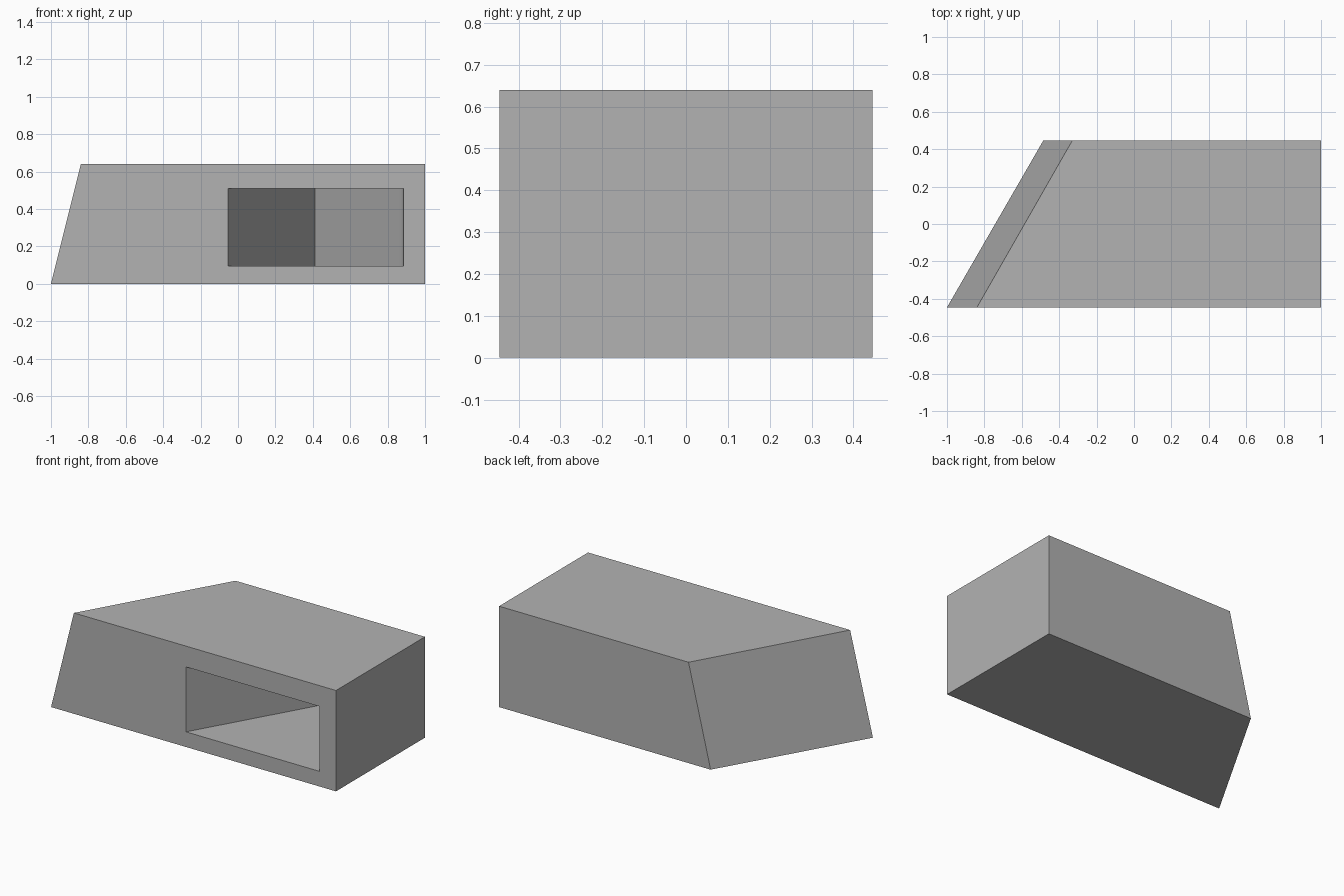
import bpy, bmesh, math

cube = bpy.data.objects.get("Cube")
if cube:
    bpy.data.objects.remove(cube, do_unlink=True)

grey = bpy.data.materials.new("mid_grey")
grey.use_nodes = True
colour = (0.448, 0.448, 0.448, 1)
grey.diffuse_color = colour
grey.node_tree.nodes["Principled BSDF"].inputs["Base Color"].default_value = colour


def prism(name, bottom, top, z0, z1):
    """Solid between two matching outlines at two heights."""
    bm = bmesh.new()
    low = [bm.verts.new((x, y, z0)) for x, y in bottom]
    high = [bm.verts.new((x, y, z1)) for x, y in top]
    bm.faces.new(low)
    bm.faces.new(high)
    for i in range(len(low)):
        j = (i + 1) % len(low)
        bm.faces.new((low[i], low[j], high[j], high[i]))
    bmesh.ops.recalc_face_normals(bm, faces=bm.faces)
    mesh = bpy.data.meshes.new(name)
    bm.to_mesh(mesh)
    bm.free()
    mesh.materials.append(grey)
    obj = bpy.data.objects.new(name, mesh)
    bpy.context.collection.objects.link(obj)
    return obj


# Block with a raked, skewed end
d = 0.446
right_side = [(1, -d), (1, d)]
block = prism("block",
              right_side + [(-0.485, d), (-1, -d)],
              right_side + [(-0.33, d), (-0.84, -d)], 0, 0.64)

# Wedge pocket with a rounded lip on its right wall
radius, right_edge, steps = 0.12, 0.886, 8
lip = []
for i in range(steps + 1):
    a = math.radians(31) * i / steps
    lip.append((right_edge - radius + radius * math.cos(a), -d + radius * math.sin(a)))
# The outline runs past the front so the opening cuts cleanly
outline = [(-0.053, -0.6), (right_edge, -0.6)] + lip + [(0.412, 0.363), (-0.053, -d)]
cutter = prism("pocket_cutter", outline, outline, 0.096, 0.508)
cutter.hide_render = True

cut = block.modifiers.new("pocket", 'BOOLEAN')
cut.operation = 'DIFFERENCE'
cut.solver = 'EXACT'
cut.object = cutter

bpy.ops.object.select_all(action='DESELECT')
bpy.context.view_layer.objects.active = block
block.select_set(True)
bpy.ops.object.modifier_apply(modifier=cut.name)
bpy.data.objects.remove(cutter, do_unlink=True)
bpy.ops.object.shade_smooth_by_angle(angle=math.radians(20))
